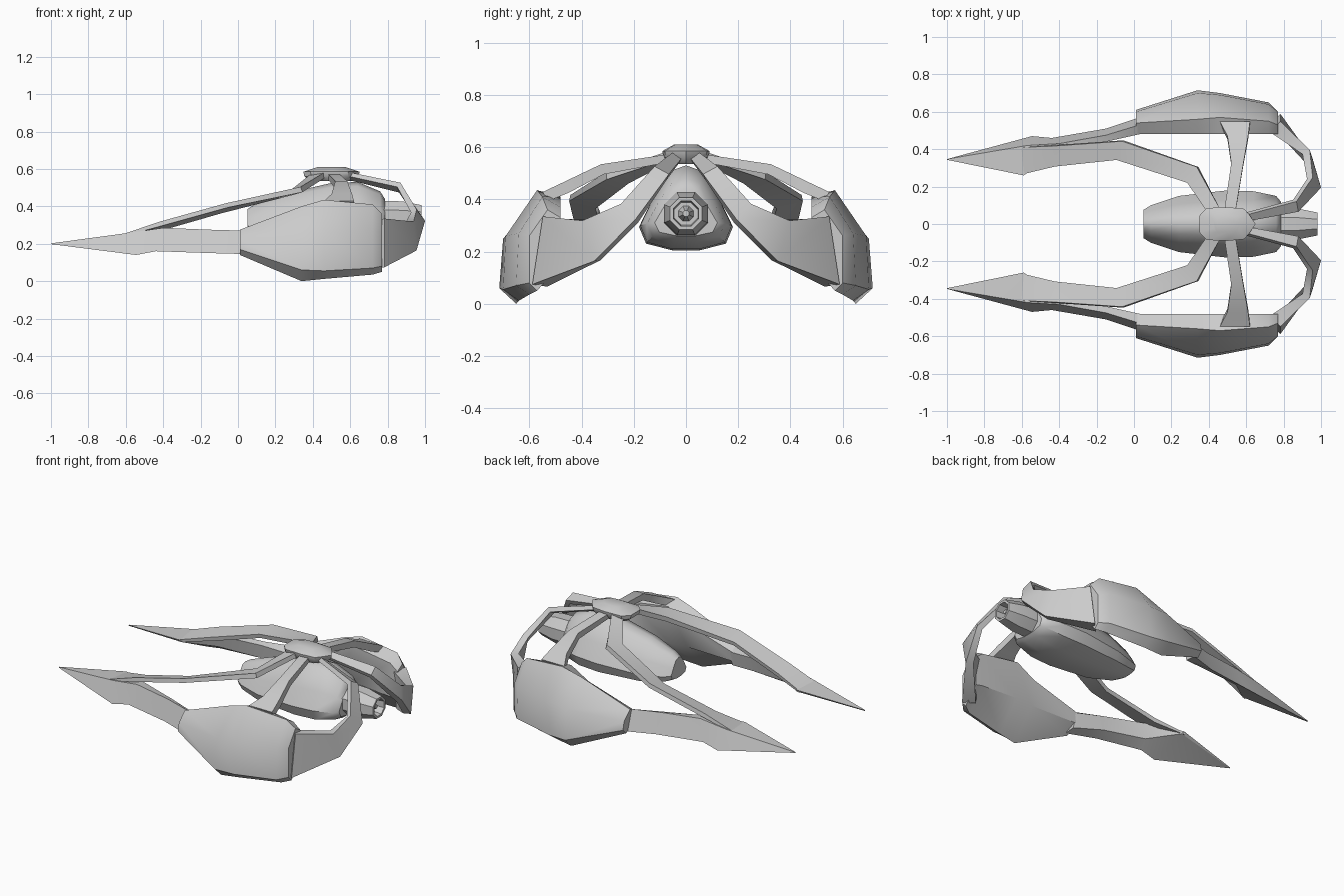
import bpy, bmesh, math
from mathutils import Vector


def loft(name, rings, mirror=False, angle=40):
    """Skin a list of equal-length point rings and cap both ends."""
    bm = bmesh.new()
    vs = [[bm.verts.new(p) for p in r] for r in rings]
    n = len(vs[0])
    for a, b in zip(vs, vs[1:]):
        for i in range(n):
            j = (i + 1) % n
            bm.faces.new((a[i], a[j], b[j], b[i]))
    bm.faces.new(vs[0])
    bm.faces.new(vs[-1])
    bmesh.ops.recalc_face_normals(bm, faces=bm.faces)
    me = bpy.data.meshes.new(name)
    bm.to_mesh(me)
    bm.free()
    ob = bpy.data.objects.new(name, me)
    bpy.context.collection.objects.link(ob)
    if mirror:
        m = ob.modifiers.new("Mirror", 'MIRROR')
        m.use_axis = (False, True, False)
        m.use_clip = False
        m.use_mirror_merge = False
    bpy.ops.object.select_all(action='DESELECT')
    bpy.context.view_layer.objects.active = ob
    ob.select_set(True)
    bpy.ops.object.shade_smooth_by_angle(angle=math.radians(angle))
    return ob


def strap(name, stations):
    """Flat bar from (edge A, edge B, thickness) stations, mirrored in y."""
    pts = [(Vector(a), Vector(b), t) for a, b, t in stations]
    mids = [(a + b) / 2 for a, b, t in pts]
    rings = []
    for i, (a, b, t) in enumerate(pts):
        d = mids[min(i + 1, len(mids) - 1)] - mids[max(i - 1, 0)]
        n = d.cross(b - a).normalized() * t / 2
        rings.append((a + n, b + n, b - n, a - n))
    return loft(name, rings, True)


# Central fuselage: rounded triangular section along x
half = [(0, 1), (.36, .93), (.72, .6), (1, .28), (.85, .08), (.3, 0)]
section = half + [(-y, z) for y, z in half[:0:-1]]
hull = [(.05, .075, .26, .385), (.09, .10, .24, .41), (.24, .15, .215, .465),
        (.50, .18, .205, .525), (.64, .175, .21, .53), (.76, .15, .24, .48),
        (.785, .12, .26, .44)]
loft("fuselage", [[(x, y * w, z0 + z * (z1 - z0)) for y, z in section]
                  for x, w, z0, z1 in hull])

# Rear nozzle: octagonal tube with a recessed cone
tube = [(.75, .088), (.88, .085), (.98, .064), (.98, .05), (.90, .045),
        (.90, .03), (.96, .012)]
loft("nozzle", [[(x, r * math.sin(math.pi * (k + .5) / 4) * 1.04,
                  .345 + r * math.cos(math.pi * (k + .5) / 4) * 1.04)
                 for k in range(8)] for x, r in tube], angle=30)

# Hub cap on top
outline = [(-1, -.5), (-.75, -.95), (0, -1), (.6, -.9), (.8, -.5),
           (1, 0), (.8, .5), (.6, .9), (0, 1), (-.75, .95), (-1, .5)]
loft("hub_cap", [[(.5 + .15 * s * x, .09 * s * y, z) for x, y in outline]
                 for s, z in [(.75, .535), (.97, .56), (1, .585), (.5, .61)]])

# Side pods: inner top, top crease, outer mid, outer bottom, keel, inner mid
pod = [
    (.01, [(.48, .24), (.54, .275), (.60, .22), (.61, .17), (.58, .14), (.49, .18)]),
    (.34, [(.48, .34), (.56, .40), (.70, .25), (.715, .06), (.65, 0), (.50, .18)]),
    (.46, [(.48, .41), (.57, .435), (.69, .26), (.70, .055), (.64, .012), (.49, .18)]),
    (.72, [(.48, .37), (.55, .41), (.64, .27), (.65, .07), (.60, .035), (.48, .16)]),
    (.77, [(.48, .33), (.53, .36), (.60, .26), (.60, .08), (.57, .05), (.48, .15)])]
loft("side_pod", [[(x, y, z) for y, z in r] for x, r in pod], True)

# Forward blade with its spar running back to the pod
blade = [
    [(-1, .343, .202), (-1, .347, .202), (-1, .347, .198), (-1, .343, .198)],
    [(-.59, .26, .25), (-.57, .42, .26), (-.545, .47, .14), (-.58, .27, .235)],
    [(-.42, .37, .285), (-.40, .43, .285), (-.44, .46, .16), (-.42, .40, .20)],
    [(-.15, .44, .265), (-.15, .475, .275), (-.15, .51, .15), (-.15, .45, .18)],
    [(.03, .48, .24), (.03, .53, .27), (.03, .57, .145), (.03, .50, .15)]]
loft("forward_blade", blade, True, 30)

# Long forward arm from hub to blade
strap("forward_arm", [
    ((.40, .05, .565), (.46, .08, .565), .03),
    ((.29, .22, .475), (.34, .305, .49), .03),
    ((-.09, .345, .375), (-.06, .445, .405), .025),
    ((-.42, .31, .28), (-.42, .42, .305), .025),
    ((-.60, .265, .24), (-.60, .41, .25), .012)])

# Middle strut from hub to pod top
strap("middle_strut", [
    ((.48, .05, .56), (.54, .05, .56), .03),
    ((.52, .32, .515), (.585, .32, .515), .04),
    ((.50, .46, .445), (.61, .46, .445), .045),
    ((.46, .54, .41), (.62, .54, .41), .04)])

# Rear arm curling from hub round to the back of the pod
strap("rear_arm", [
    ((.60, .055, .57), (.60, .02, .55), .025),
    ((.86, .125, .515), (.87, .07, .485), .03),
    ((.94, .245, .375), (.985, .19, .315), .035),
    ((.92, .385, .32), (.935, .34, .165), .045),
    ((.755, .52, .33), (.755, .56, .07), .08)])
